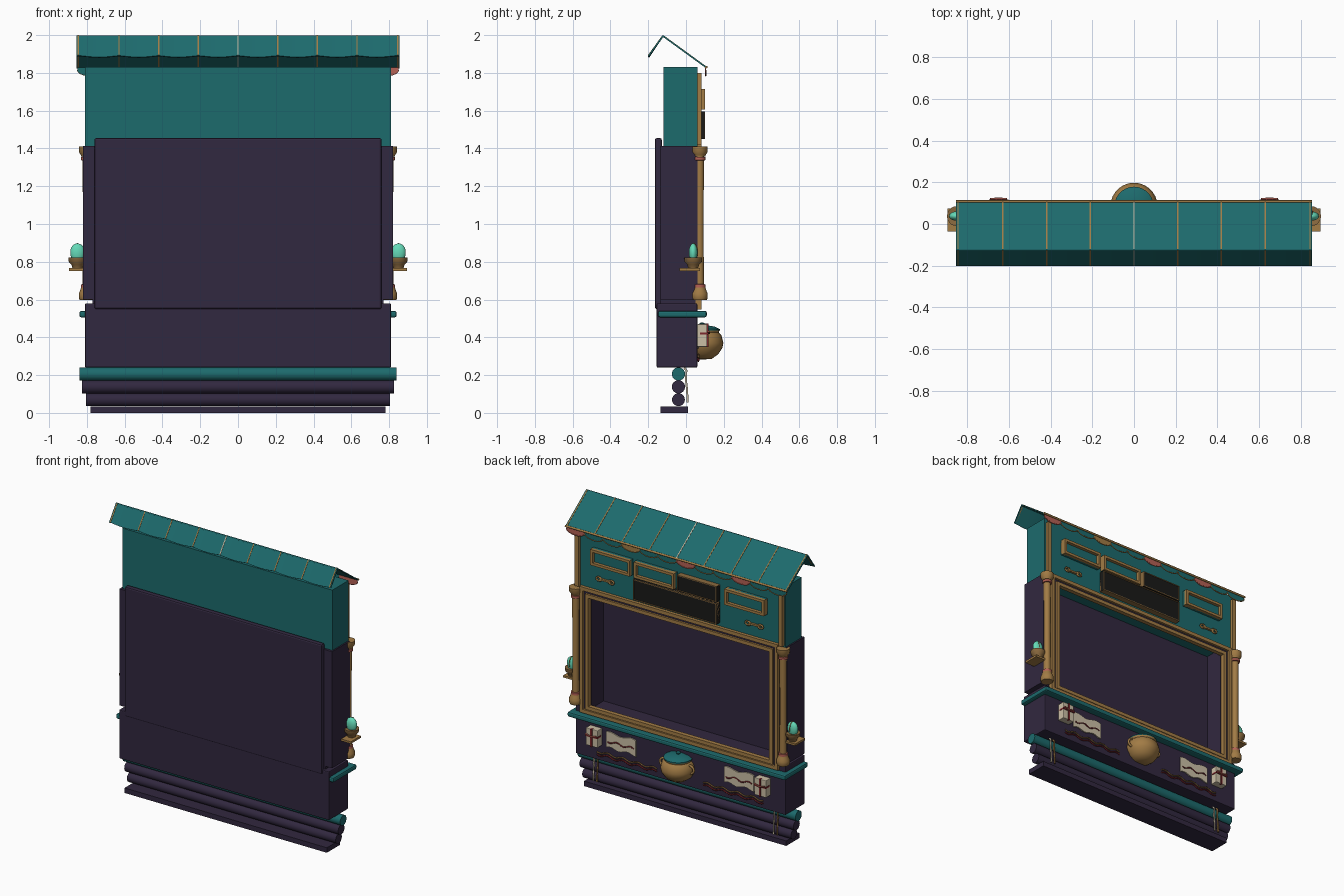
import bpy, bmesh, math
from mathutils import Matrix

old = bpy.data.objects.get("Cube")
if old:
    bpy.data.objects.remove(old, do_unlink=True)


def material(name, r, g, b):
    m = bpy.data.materials.new(name)
    m.use_nodes = True
    m.diffuse_color = (r, g, b, 1)
    m.node_tree.nodes["Principled BSDF"].inputs["Base Color"].default_value = (r, g, b, 1)
    return m


teal = material("teal paint", .012, .145, .152)
purple = material("dark purple wood", .031, .021, .05)
gold = material("gold wood", .36, .2, .06)
brown = material("brown bowl", .26, .145, .05)
mint = material("mint", .13, .7, .48)
salmon = material("salmon", .46, .12, .09)
black = material("black board", .01, .01, .009)
cream = material("cream paper", .6, .52, .38)
red = material("dark red", .2, .02, .025)


def finish(name, bm, mat, smooth=False, bevel=0):
    bmesh.ops.recalc_face_normals(bm, faces=bm.faces)
    me = bpy.data.meshes.new(name)
    bm.to_mesh(me)
    bm.free()
    ob = bpy.data.objects.new(name, me)
    bpy.context.collection.objects.link(ob)
    me.materials.append(mat)
    if bevel:
        mod = ob.modifiers.new("Bevel", "BEVEL")
        mod.width, mod.segments = bevel, 2
    if smooth:
        bpy.ops.object.select_all(action="DESELECT")
        ob.select_set(True)
        bpy.context.view_layer.objects.active = ob
        bpy.ops.object.shade_smooth_by_angle(angle=math.radians(40))
    return ob


def boxes(name, mat, spans, bevel=0):
    """One object made of boxes given as (x0, x1, y0, y1, z0, z1)."""
    bm = bmesh.new()
    for x0, x1, y0, y1, z0, z1 in spans:
        m = Matrix.Translation(((x0 + x1) / 2, (y0 + y1) / 2, (z0 + z1) / 2))
        m = m @ Matrix.Diagonal((abs(x1 - x0), y1 - y0, z1 - z0, 1))
        bmesh.ops.create_cube(bm, size=1, matrix=m)
    return finish(name, bm, mat, bevel=bevel)


def frame(name, mat, x0, x1, z0, z1, t, y0, y1):
    return boxes(name, mat, [(x0, x1, y0, y1, z0, z0 + t), (x0, x1, y0, y1, z1 - t, z1),
                             (x0, x0 + t, y0, y1, z0 + t, z1 - t), (x1 - t, x1, y0, y1, z0 + t, z1 - t)])


def lathe(name, mat, profile, loc, seg=20, scale=(1, 1, 1)):
    bm = bmesh.new()
    vs = [bm.verts.new((r, 0, z)) for r, z in profile]
    es = [bm.edges.new(p) for p in zip(vs, vs[1:])]
    bmesh.ops.spin(bm, geom=vs + es, axis=(0, 0, 1), cent=(0, 0, 0), angle=math.tau, steps=seg)
    bmesh.ops.remove_doubles(bm, verts=bm.verts, dist=.0005)
    bmesh.ops.transform(bm, verts=bm.verts, matrix=Matrix.Translation(loc) @ Matrix.Diagonal((*scale, 1)))
    return finish(name, bm, mat, smooth=True)


def tube(name, mat, pts, r, res=2):
    cu = bpy.data.curves.new(name, "CURVE")
    cu.dimensions, cu.bevel_depth, cu.bevel_resolution, cu.use_fill_caps = "3D", r, res, True
    sp = cu.splines.new("POLY")
    sp.points.add(len(pts) - 1)
    for p, q in zip(sp.points, pts):
        p.co = (*q, 1)
    ob = bpy.data.objects.new(name, cu)
    bpy.context.collection.objects.link(ob)
    cu.materials.append(mat)
    return ob


def plate(name, mat, outline, y, depth):
    """Flat cut-out in the xz plane, thickened toward +y."""
    bm = bmesh.new()
    f = bm.faces.new([bm.verts.new((x, y, z)) for x, z in outline])
    ext = bmesh.ops.extrude_face_region(bm, geom=[f])["geom"]
    bmesh.ops.translate(bm, vec=(0, depth, 0), verts=[v for v in ext if isinstance(v, bmesh.types.BMVert)])
    return finish(name, bm, mat)


# Base slab and stacked logs
boxes("base_slab", purple, [(-.78, .78, -.135, .01, 0, .035)])
for name, mat, z, r, half in (("lower_log", purple, .07, .034, .805), ("middle_log", purple, .138, .035, .825),
                              ("upper_log", teal, .206, .035, .84)):
    log = lathe(name, mat, [(0, -half), (r, -half), (r, half), (0, half)], (0, 0, 0), 24)
    log.rotation_euler.y = math.pi / 2
    log.location = (0, -.04, z)

# Lower chest and ledge
boxes("lower_chest", purple, [(-.81, .81, -.155, .06, .24, .58)], .006)
boxes("ledge", teal, [(-.84, .84, -.148, .11, .506, .54)], .01)

# Open cabinet with its rear panel
boxes("cabinet_sides", purple, [(s * .76, s * .82, -.135, .06, .6, 1.412) for s in (-1, 1)])
boxes("inner_jambs", purple, [(s * .695, s * .77, -.135, .05, .58, 1.412) for s in (-1, 1)])
boxes("inner_back_wall", purple, [(-.76, .76, -.13, -.085, .57, 1.412)])
boxes("cabinet_panel", purple, [(-.76, .76, -.165, -.128, .55, 1.455)], .01)

# Upper body
boxes("upper_body", teal, [(-.81, .81, -.118, .06, 1.41, 1.832)])
boxes("corner_strips", gold, [(s * .77, s * .8, .06, .083, 1.42, 1.8) for s in (-1, 1)])

# Frame around the opening
frame("opening_frame_outer", gold, -.765, .765, .548, 1.425, .025, .05, .082)
frame("opening_frame_band", purple, -.742, .742, .556, 1.402, .025, .05, .066)
frame("opening_frame_inner", gold, -.722, .722, .578, 1.382, .024, .05, .08)


# Roof sheets and their flat battens
def slope(name, mat, y0, z0, y1, z1, wave, xa, xb, n, thick):
    bm = bmesh.new()
    rows = []
    for i in range(n + 1):
        x = xa + (xb - xa) * i / n
        sag = wave * abs(math.sin(math.pi * x / .21))
        rows.append((bm.verts.new((x, y0, z0)), bm.verts.new((x, y1, z1 - sag))))
    for a, b in zip(rows, rows[1:]):
        bm.faces.new((a[0], b[0], b[1], a[1]))
    ob = finish(name, bm, mat)
    mod = ob.modifiers.new("Thickness", "SOLIDIFY")
    mod.thickness, mod.offset = thick, 0


slope("front_roof", teal, -.122, 1.995, -.198, 1.89, .008, -.855, .855, 96, .007)
slope("rear_roof", teal, -.122, 1.995, .102, 1.832, 0, -.855, .855, 1, .007)
tube("roof_ridge", teal, [(-.855, -.122, 1.993), (.855, -.122, 1.993)], .006)
tube("rear_eave_strip", gold, [(-.855, .108, 1.831), (.855, .108, 1.831)], .007)
for x in (-.845, -.63, -.42, -.21, 0, .21, .42, .63, .845):
    mat = gold if x else cream
    slope("front_batten", mat, -.122, 1.996, -.198, 1.891, 0, x - .0035, x + .0035, 1, .009)
    slope("rear_batten", mat, -.122, 1.996, .102, 1.833, 0, x - .0035, x + .0035, 1, .009)

# Scalloped valance under the rear eave
width = 1.7 / 12
for i in range(12):
    cx = .85 - width * (i + .5)
    arc = [(cx + width / 2 * math.cos(a), 1.815 - .03 * math.sin(a))
           for a in [math.pi * k / 10 for k in range(11)]]
    mat = teal if i % 3 else (gold if i == 3 else salmon)
    plate("valance_scallop", mat, [(cx + width / 2, 1.832)] + arc + [(cx - width / 2, 1.832)], .1, .005)
    tube("scallop_edge", salmon if mat == salmon else gold, [(x, .104, z) for x, z in arc], .0035, 1)

# Sign panels on the upper body
signs = [("outer_sign", .365, .67, 1.605, 1.715, teal), ("inner_sign", .025, .335, 1.605, 1.715, teal),
         ("inner_board", -.305, .0, 1.605, 1.715, black), ("outer_sign", -.67, -.365, 1.605, 1.715, teal),
         ("menu_board", -.305, .34, 1.45, 1.595, black)]
for name, x0, x1, z0, z1, mat in signs:
    board = mat == black
    boxes(name, mat, [(x0, x1, .058, .097 if board else .078, z0, z1)])
    frame(name + "_frame", brown if board else gold, x0, x1, z0, z1, .006 if board else .018, .058, .1)

# Small scrolled handles
for s in (-1, 1):
    cx = s * .575
    boxes("handle_bar", gold, [(cx - .045, cx + .045, .06, .075, 1.503, 1.515)])
    for e in (-1, 1):
        ring = [(cx + e * .048 + .02 * math.cos(k * math.tau / 12), .07, 1.509 + .013 * math.sin(k * math.tau / 12))
                for k in range(13)]
        tube("handle_scroll", gold, ring, .006)

for s in (-1, 1):
    # Pillars
    p = (s * .8, .072, 0)
    lathe("pillar_shaft", gold, [(.023, .64), (.021, 1.0), (.023, 1.37)], p)
    lathe("pillar_capital", gold, [(0, 1.358), (.03, 1.358), (.033, 1.368), (.042, 1.38), (.043, 1.41), (0, 1.41)], p)
    lathe("pillar_base", gold, [(0, .598), (.038, .598), (.043, .61), (.043, .632), (.035, .65), (.03, .668), (0, .668)], p)
    for z in (.672, 1.346):
        lathe("pillar_ring", salmon, [(.02, z - .01), (.031, z - .008), (.031, z + .008), (.02, z + .01)], p)

    # Side shelf, bowl and egg
    boxes("side_shelf", gold, [(s * .8, s * .895, -.035, .075, .752, .766)])
    q = (s * .85, .038, 0)
    lathe("side_bowl", brown, [(0, .766), (.026, .766), (.032, .785), (.046, .8), (.048, .822), (.038, .822), (0, .81)], q)
    egg = [(.038 * math.sin(t) * (1 - .1 * math.cos(t)), .845 - .052 * math.cos(t))
           for t in [math.pi * k / 12 for k in range(13)]]
    lathe("egg", mint, egg, q, 20, (1, .6, 1))
    tube("egg_band", brown, [(q[0] + r * .2, q[1] + .61 * r, z) for r, z in egg[5:]], .003, 1)

    # Wrapped parcel with ribbons
    x = s * .65
    boxes("parcel", cream, [(x - .045, x + .045, .06, .112, .35, .47)], .004)
    boxes("parcel_ribbon", red, [(x - .006, x + .006, .1, .118, .348, .472),
                                 (x - .047, x + .047, .075, .118, .415, .426)])
    tube("parcel_bow", salmon, [(x - .04, .12, .432), (x, .122, .421), (x + .04, .12, .432)], .005)

    # Paper sheet with a squiggle
    x = s * .455
    steps = [k / 12 for k in range(13)]
    top = [(x - .115 + .23 * t, .455 + .008 * math.sin(9 * t)) for t in steps]
    low = [(x + .115 - .23 * t, .35 + .008 * math.sin(11 * t)) for t in steps]
    plate("paper_sheet", cream, top + low, .06, .008)
    tube("paper_squiggle", red, [(x - .1 + .2 * t, .07, .395 + .009 * math.sin(12 * t)) for t in steps], .004, 1)

    # Two-strand garland
    for mat, lift in ((red, -.009), (brown, .009)):
        pts = [(s * (.18 + .46 * k / 40), .066, .292 + lift + .008 * math.sin(k * .62)) for k in range(41)]
        tube("garland_strand", mat, pts, .005, 1)

    # Hanging straps over the logs
    for dx, mat in ((-.014, gold), (.014, cream)):
        tube("log_strap", mat, [(s * .695 + dx, y, z) for y, z in
                                ((-.01, .24), (.002, .225), (.0, .17), (.006, .12), (.008, .055))], .006, 1)

# Pot with lid and handles
pot = [(0, .283), (.05, .285), (.085, .31), (.108, .345), (.113, .37), (.103, .41), (.088, .425), (.092, .438), (.0, .438)]
lathe("pot", gold, pot, (0, .085, 0), 28)
lathe("pot_lid", teal, [(.094, .436), (.094, .443), (.07, .456), (.03, .463), (0, .465)], (0, .085, 0), 28)
lathe("lid_knob", teal, [(0, .462), (.012, .464), (.015, .474), (0, .48)], (0, .085, 0), 12)
for s in (-1, 1):
    pts = [(s * (.098 + .032 * math.sin(a)), .1, .385 + .028 * math.cos(a)) for a in
           [math.pi * k / 8 for k in range(9)]]
    tube("pot_handle", gold, pts, .008)
